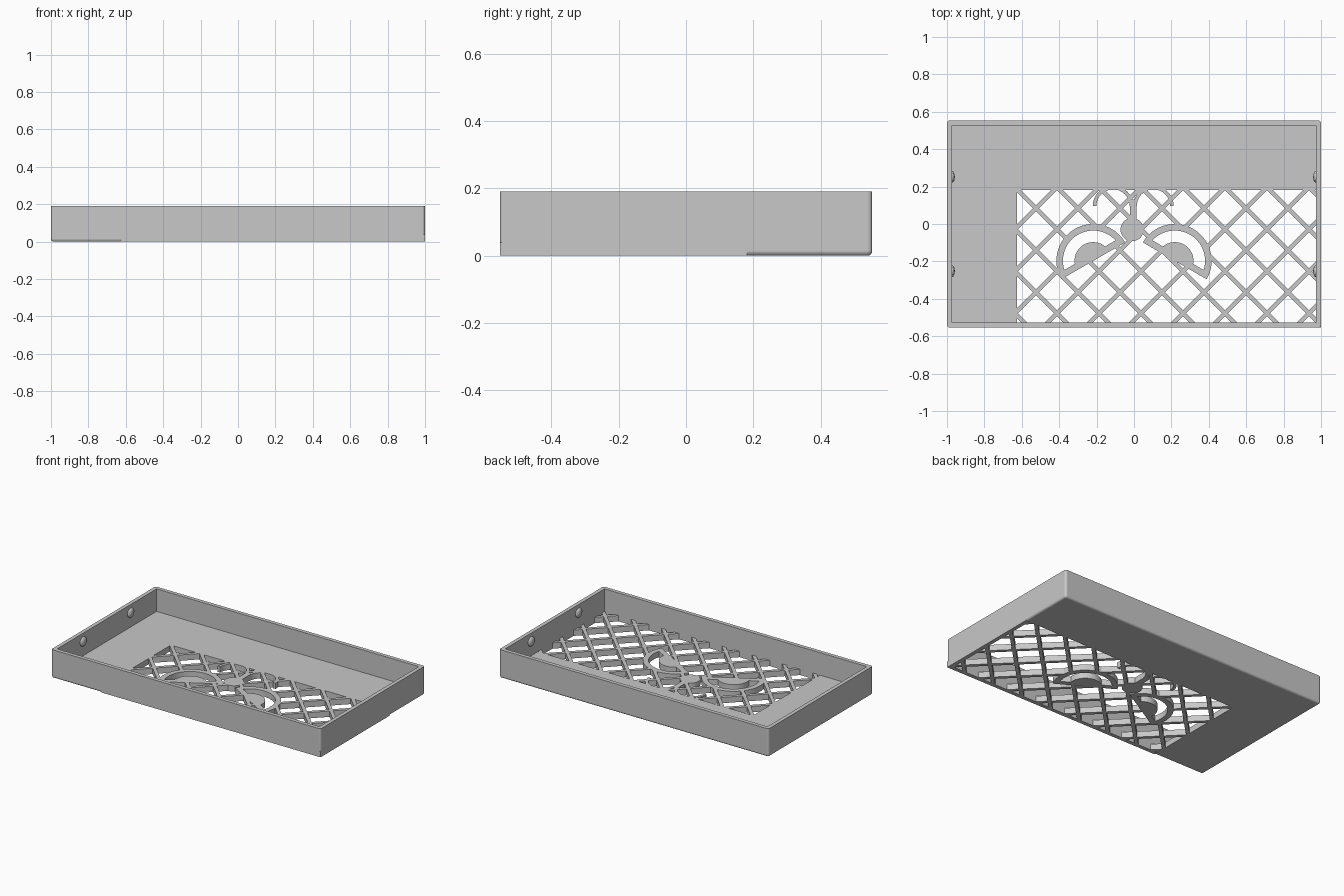
import bpy
import bmesh
import math
from mathutils import Matrix, Vector

cube = bpy.data.objects.get("Cube")
if cube:
    bpy.data.objects.remove(cube, do_unlink=True)

HX, HY, HZ = 1.0, 0.553, 0.19      # half length, half width, height
WALL, FLOOR = 0.026, 0.039
IX, IY = HX - WALL, HY - WALL      # inner wall faces
X0, X1, Y0, Y1 = -0.625, IX, -IY, 0.181   # window in the floor

grey = bpy.data.materials.new("Light grey")
grey.use_nodes = True
colour = (0.58, 0.58, 0.58, 1)
grey.diffuse_color = colour
grey.node_tree.nodes["Principled BSDF"].inputs["Base Color"].default_value = colour


def finish(bm, name):
    bmesh.ops.recalc_face_normals(bm, faces=bm.faces)
    mesh = bpy.data.meshes.new(name)
    bm.to_mesh(mesh)
    bm.free()
    mesh.materials.append(grey)
    obj = bpy.data.objects.new(name, mesh)
    bpy.context.collection.objects.link(obj)
    return obj


def add_box(bm, lo, hi):
    lo, hi = Vector(lo), Vector(hi)
    mat = Matrix.Translation((lo + hi) / 2) @ Matrix.Diagonal((*(hi - lo), 1))
    return bmesh.ops.create_cube(bm, size=1, matrix=mat)["verts"]


def box(name, lo, hi):
    bm = bmesh.new()
    add_box(bm, lo, hi)
    return finish(bm, name)


def add_prism(bm, points, z0=0.0, z1=FLOOR):
    face = bm.faces.new([bm.verts.new((x, y, z0)) for x, y in points])
    top = bmesh.ops.extrude_face_region(bm, geom=[face])["geom"]
    bmesh.ops.translate(bm, vec=(0, 0, z1 - z0),
                        verts=[v for v in top if isinstance(v, bmesh.types.BMVert)])


def arc(cx, cy, r, start, end, n=32):
    angles = [math.radians(start + (end - start) * i / n) for i in range(n + 1)]
    return [(cx + r * math.cos(a), cy + r * math.sin(a)) for a in angles]


def clip(bm):
    # keep only what lies inside the window
    for co, no in (((X0, 0, 0), (-1, 0, 0)), ((X1, 0, 0), (1, 0, 0)),
                   ((0, Y0, 0), (0, -1, 0)), ((0, Y1, 0), (0, 1, 0))):
        cut = bmesh.ops.bisect_plane(bm, geom=bm.verts[:] + bm.edges[:] + bm.faces[:],
                                     plane_co=co, plane_no=no, clear_outer=True)
        edges = [e for e in cut["geom_cut"] if isinstance(e, bmesh.types.BMEdge)]
        if edges:
            bmesh.ops.holes_fill(bm, edges=edges)


def subtract(obj, cutter):
    mod = obj.modifiers.new("Cut", "BOOLEAN")
    mod.operation, mod.object, mod.solver = "DIFFERENCE", cutter, "EXACT"
    mod.use_self = True
    bpy.context.view_layer.objects.active = obj
    bpy.ops.object.modifier_apply(modifier=mod.name)
    bpy.data.objects.remove(cutter, do_unlink=True)


def smooth(obj):
    bpy.ops.object.select_all(action="DESELECT")
    obj.select_set(True)
    bpy.context.view_layer.objects.active = obj
    bpy.ops.object.shade_smooth_by_angle(angle=math.radians(35))


# Tray with rounded upright and bottom edges
bm = bmesh.new()
add_box(bm, (-HX, -HY, 0), (HX, HY, HZ))
edges = [e for e in bm.edges if min(v.co.z for v in e.verts) < HZ / 2]
bmesh.ops.bevel(bm, geom=edges, offset=0.014, segments=6, profile=0.5, affect="EDGES")
tray = finish(bm, "tray")
subtract(tray, box("cavity_cutter", (-IX, -IY, FLOOR), (IX, IY, 1)))
subtract(tray, box("window_cutter", (X0, Y0, -1), (X1, Y1, 1)))

# Square sills under the walls beside the window
box("front_sill", (X0, -HY, 0), (HX, -IY, FLOOR))
box("side_sill", (IX, -IY, 0), (HX, Y1, FLOOR))

# Diagonal lattice
PITCH, BAR = 0.2245, 0.023
CX, CY = 0.374, 0.084
step = PITCH / math.sqrt(2)
bm = bmesh.new()
for sign in (1, -1):
    for k in range(-9, 8):
        part = bmesh.new()
        verts = add_box(part, (-2, k * step - BAR / 2, 0), (2, k * step + BAR / 2, FLOOR))
        turn = Matrix.Translation((CX, CY, 0)) @ Matrix.Rotation(sign * math.pi / 4, 4, "Z")
        bmesh.ops.transform(part, matrix=turn, verts=verts)
        clip(part)
        temp = bpy.data.meshes.new("temp")
        part.to_mesh(temp)
        part.free()
        bm.from_mesh(temp)
        bpy.data.meshes.remove(temp)
lattice = finish(bm, "lattice")

# Half-round eyes: open frame with a solid pupil
EX, EY, ER, RIM = 0.218, -0.197, 0.197, 0.035
for side, name in ((-1, "right"), (1, "left")):
    tilt = -30 * side
    cx = EX * side
    half = arc(cx, EY, ER, tilt, tilt + 180)
    bm = bmesh.new()
    add_prism(bm, half, -0.1, 0.1)
    subtract(lattice, finish(bm, "eye_cutter"))

    bm = bmesh.new()
    add_prism(bm, half)
    frame = finish(bm, name + "_eye_frame")
    bm = bmesh.new()
    rise = math.degrees(math.asin(RIM / (ER - RIM)))
    add_prism(bm, arc(cx, EY, ER - RIM, tilt + rise, tilt + 180 - rise), -0.1, 0.1)
    subtract(frame, finish(bm, "frame_cutter"))
    smooth(frame)

    bm = bmesh.new()
    add_prism(bm, arc(cx, EY, 0.1, tilt, tilt + 180))
    smooth(finish(bm, name + "_pupil"))

    # Curved mouth line, cut off by the window edge
    mx, my = 0.108 * side - 0.004, 0.096
    bm = bmesh.new()
    add_prism(bm, arc(mx, my, 0.108, 0, 180) + arc(mx, my, 0.089, 180, 0))
    clip(bm)
    smooth(finish(bm, name + "_mouth_line"))

# Nose and the stem joining it to the mouth
bm = bmesh.new()
add_prism(bm, arc(-0.01, -0.03, 0.062, 0, 360)[:-1])
smooth(finish(bm, "nose"))
box("nose_stem", (-0.022, -0.02, 0), (0.014, 0.13, FLOOR))

# Rounded catches inside the short walls
for sx, side in ((-1, "right"), (1, "left")):
    for sy, end in ((-1, "front"), (1, "back")):
        bm = bmesh.new()
        mat = (Matrix.Translation((sx * IX, 0.252 * sy, 0.135))
               @ Matrix.Diagonal((0.016, 0.032, 0.032, 1)))
        bmesh.ops.create_uvsphere(bm, u_segments=24, v_segments=12, radius=1, matrix=mat)
        smooth(finish(bm, f"{side}_{end}_catch"))
